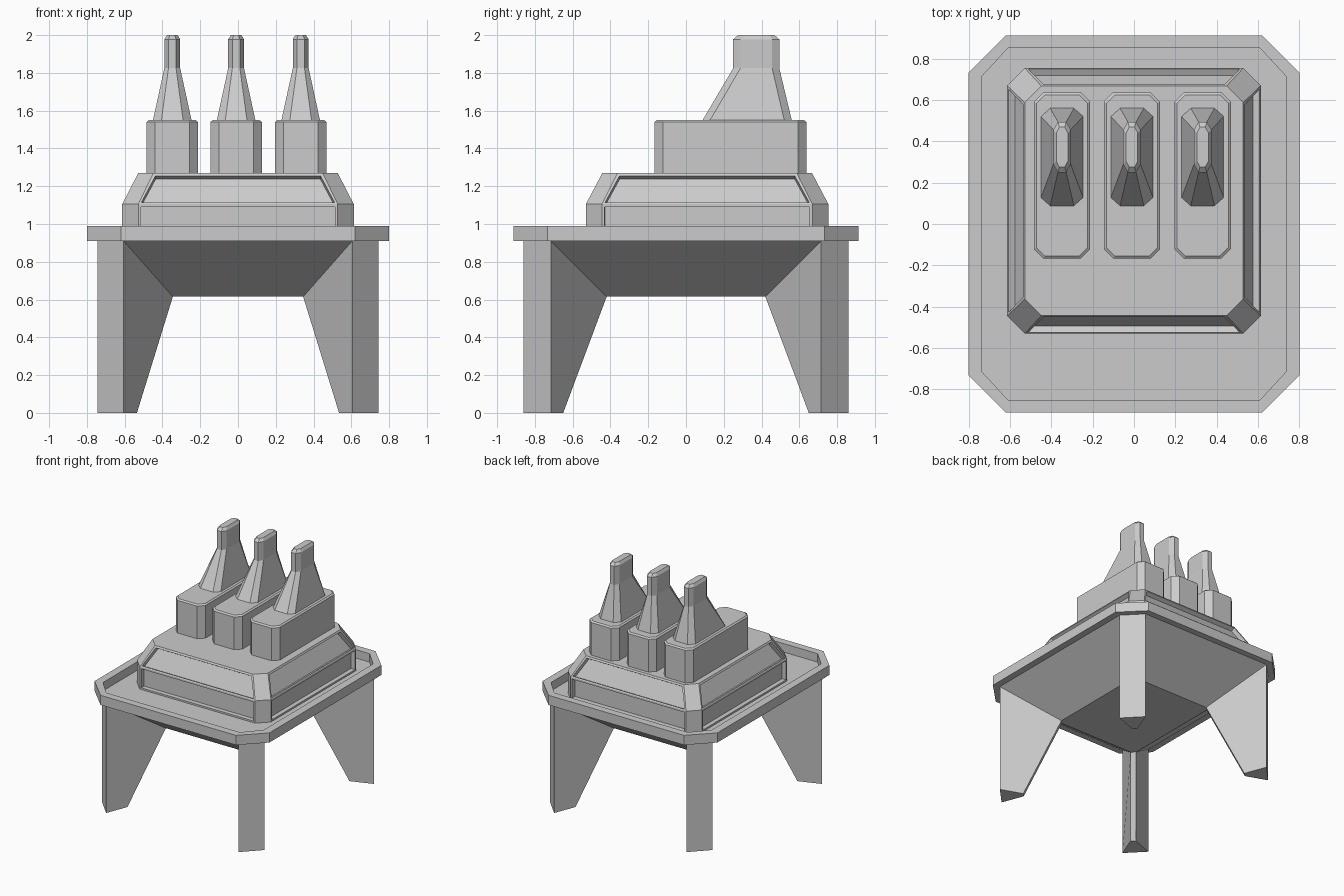
import bpy, bmesh

if "Cube" in bpy.data.objects:
    bpy.data.objects.remove(bpy.data.objects["Cube"])


def octagon(cx, cy, hx, hy, kx, ky, z):
    """Rectangle with cut corners; even-numbered edges are the straight sides."""
    pts = [(-hx + kx, -hy), (hx - kx, -hy), (hx, -hy + ky), (hx, hy - ky),
           (hx - kx, hy), (-hx + kx, hy), (-hx, hy - ky), (-hx, -hy + ky)]
    return [(cx + x, cy + y, z) for x, y in pts]


def finish(bm, name):
    bmesh.ops.recalc_face_normals(bm, faces=bm.faces)
    mesh = bpy.data.meshes.new(name)
    bm.to_mesh(mesh)
    bm.free()
    obj = bpy.data.objects.new(name, mesh)
    bpy.context.collection.objects.link(obj)
    return obj


def loft(name, rings, panels=False):
    """Skin a stack of octagons and cap both ends."""
    bm = bmesh.new()
    loops = [[bm.verts.new(p) for p in r] for r in rings]
    sides = []
    for a, b in zip(loops, loops[1:]):
        for i in range(8):
            j = (i + 1) % 8
            f = bm.faces.new((a[i], a[j], b[j], b[i]))
            if i % 2 == 0:
                sides.append(f)
    bm.faces.new(loops[0][::-1])
    bm.faces.new(loops[-1])
    bmesh.ops.recalc_face_normals(bm, faces=bm.faces)
    if panels:  # framed, sunken panels on the straight sides
        bmesh.ops.inset_individual(bm, faces=sides, thickness=0.02, depth=0)
        bmesh.ops.inset_individual(bm, faces=sides, thickness=0.002, depth=-0.035)
    return finish(bm, name)


# Tray with raised rim
loft("tray", [
    octagon(0, 0, 0.80, 0.912, 0.18, 0.18, 0.91),
    octagon(0, 0, 0.80, 0.912, 0.18, 0.18, 0.99),
    octagon(0, 0, 0.735, 0.85, 0.125, 0.135, 0.99),
    octagon(0, 0, 0.735, 0.85, 0.125, 0.135, 0.92)])

# Tapered underside
loft("underside", [
    octagon(0, 0, 0.375, 0.45, 0.03, 0.03, 0.615),
    octagon(0, 0, 0.745, 0.86, 0.14, 0.145, 0.91)])

# Wedge legs on the four corners
for sx, xname in ((-1, "left"), (1, "right")):
    for sy, yname in ((-1, "front"), (1, "back")):
        bm = bmesh.new()
        low = [(0.745, 0.715, 0), (0.605, 0.86, 0), (0.535, 0.68, 0), (0.565, 0.65, 0)]
        high = [(0.745, 0.715, 0.91), (0.605, 0.86, 0.91),
                (0.345, 0.45, 0.615), (0.375, 0.42, 0.615)]
        a, b = [[bm.verts.new((sx * x, sy * y, z)) for x, y, z in ring]
                for ring in (low, high)]
        bm.faces.new(a)
        bm.faces.new(b)
        for i in range(4):
            j = (i + 1) % 4
            bm.faces.new((a[i], a[j], b[j], b[i]))
        finish(bm, f"{yname}_{xname}_leg")

# Body with sunken side panels
loft("body", [
    octagon(0, 0.112, 0.613, 0.642, 0.085, 0.085, 0.92),
    octagon(0, 0.112, 0.613, 0.642, 0.085, 0.085, 1.105),
    octagon(0, 0.112, 0.528, 0.555, 0.08, 0.08, 1.27)], panels=True)

# Row of blocks, each with a chimney
for n, x in enumerate((-0.348, -0.01, 0.332), 1):
    loft(f"block_{n}", [
        octagon(x, 0.235, 0.136, 0.402, 0.045, 0.045, 1.26),
        octagon(x, 0.235, 0.136, 0.402, 0.045, 0.045, 1.54),
        octagon(x, 0.235, 0.124, 0.390, 0.041, 0.041, 1.55)])
    loft(f"chimney_{n}", [
        octagon(x, 0.323, 0.103, 0.238, 0.045, 0.04, 1.545),
        octagon(x, 0.372, 0.042, 0.122, 0.022, 0.038, 1.825),
        octagon(x, 0.372, 0.042, 0.122, 0.022, 0.038, 1.978),
        octagon(x, 0.372, 0.028, 0.096, 0.015, 0.028, 2.0)])
